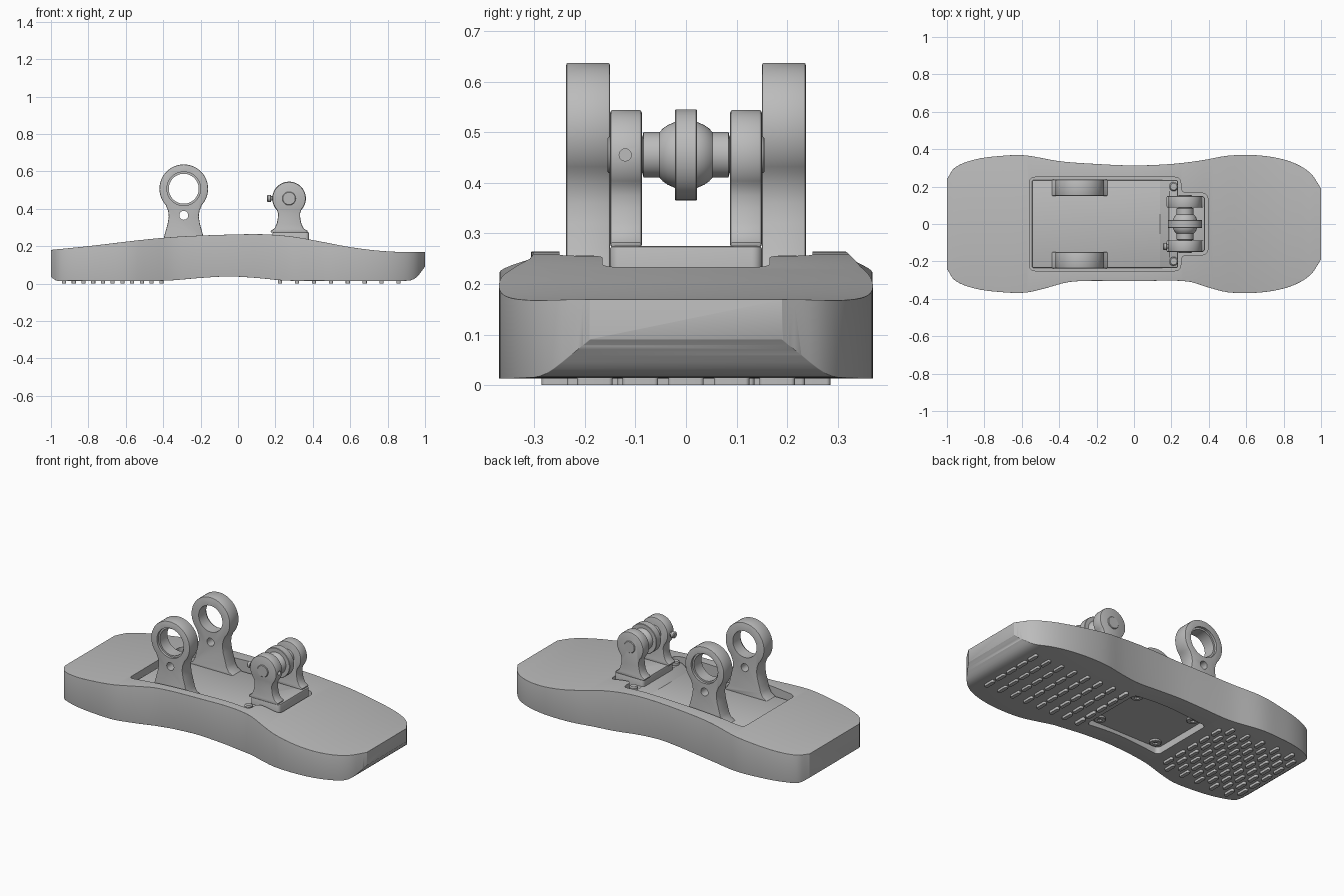
import bpy, bmesh, math
from mathutils import Vector

cube = bpy.data.objects.get("Cube")
if cube:
    bpy.data.objects.remove(cube, do_unlink=True)

grey = bpy.data.materials.new("matte_grey")
grey.use_nodes = True
grey.diffuse_color = (0.5, 0.5, 0.5, 1)
grey.node_tree.nodes["Principled BSDF"].inputs["Base Color"].default_value = (0.5, 0.5, 0.5, 1)


def finish(name, bm):
    bmesh.ops.recalc_face_normals(bm, faces=bm.faces)
    mesh = bpy.data.meshes.new(name)
    bm.to_mesh(mesh)
    bm.free()
    ob = bpy.data.objects.new(name, mesh)
    bpy.context.collection.objects.link(ob)
    mesh.materials.append(grey)
    return ob


def loft(name, rings):
    """Skin a list of closed rings and cap both ends."""
    bm = bmesh.new()
    rows = [[bm.verts.new(p) for p in ring] for ring in rings]
    n = len(rows[0])
    for a, b in zip(rows, rows[1:]):
        for i in range(n):
            j = (i + 1) % n
            bm.faces.new((a[i], a[j], b[j], b[i]))
    bm.faces.new(rows[0])
    bm.faces.new(rows[-1][::-1])
    return finish(name, bm)


def place(a, b, t, axis):
    return {"x": (t, a, b), "y": (a, t, b), "z": (a, b, t)}[axis]


def prism(name, pts, lo, hi, axis="z", corner=0.0):
    """Extrude an outline along an axis, optionally rounding its corners."""
    ob = loft(name, [[place(a, b, t, axis) for a, b in pts] for t in (lo, hi)])
    if corner:
        bm = bmesh.new()
        bm.from_mesh(ob.data)
        k = "xyz".index(axis)
        edges = [e for e in bm.edges if abs(e.verts[0].co[k] - e.verts[1].co[k]) > 1e-4]
        bmesh.ops.bevel(bm, geom=edges, offset=corner, segments=6, profile=0.5, affect="EDGES")
        bm.to_mesh(ob.data)
        bm.free()
    return ob


def lathe(name, profile, centre, axis, sides=40):
    """Turn (position, radius) pairs around an axis."""
    turn = [2 * math.pi * i / sides for i in range(sides)]
    return loft(name, [[place(centre[0] + r * math.cos(q), centre[1] + r * math.sin(q), t, axis)
                        for q in turn] for t, r in profile])


def rect(x0, x1, y):
    return [(x0, -y), (x1, -y), (x1, y), (x0, y)]


def select(ob):
    bpy.ops.object.select_all(action="DESELECT")
    ob.select_set(True)
    bpy.context.view_layer.objects.active = ob


def bevel(ob, width, segments=3, angle=55):
    m = ob.modifiers.new("Bevel", "BEVEL")
    m.width, m.segments, m.limit_method = width, segments, "ANGLE"
    m.angle_limit = math.radians(angle)
    select(ob)
    bpy.ops.object.modifier_apply(modifier=m.name)


def cut(ob, cutter):
    m = ob.modifiers.new("Cut", "BOOLEAN")
    m.operation, m.solver, m.object = "DIFFERENCE", "EXACT", cutter
    cutter.hide_render = True
    select(ob)
    bpy.ops.object.modifier_apply(modifier=m.name)
    bpy.data.objects.remove(cutter, do_unlink=True)


def curve(points):
    """Smooth function through sorted (x, value) points."""
    def slope(i):
        a, b = points[max(i - 1, 0)], points[min(i + 1, len(points) - 1)]
        return (b[1] - a[1]) / (b[0] - a[0])

    def value(x):
        i = 0
        while i < len(points) - 2 and x > points[i + 1][0]:
            i += 1
        (x0, y0), (x1, y1) = points[i], points[i + 1]
        h = x1 - x0
        t = (x - x0) / h
        return ((1 + 2 * t) * (1 - t) ** 2 * y0 + t * (1 - t) ** 2 * h * slope(i)
                + t * t * (3 - 2 * t) * y1 + t * t * (t - 1) * h * slope(i + 1))
    return value


# Foot body: stations along x between plan outline and side profile
heel = [(-1, .24), (-.96, .30), (-.85, .345), (-.7, .365), (-.58, .367)]
toe = [(.5, .365), (.65, .368), (.78, .35), (.88, .315), (.95, .265), (1, .19)]
back_edge = curve(heel + [(-.4, .336), (-.2, .321), (0, .313), (.2, .321), (.36, .34)] + toe)
front_edge = curve(heel + [(-.48, .345), (-.33, .308), (0, .306), (.28, .306), (.4, .34)] + toe)
top_z = curve([(-1, .18), (-.8, .2), (-.5, .235), (-.3, .252), (0, .263), (.15, .263), (.3, .25),
               (.45, .223), (.6, .195), (.75, .176), (.9, .168), (1, .17)])
sole_z = curve([(-1, .035), (-.97, .016), (-.9, .015), (-.4, .015), (-.2, .03), (-.05, .038),
                (.1, .03), (.25, .016), (.4, .015), (.9, .015), (.95, .03), (1, .09)])
stations = [-math.cos(math.pi * i / 72) for i in range(73)]
body = loft("foot_body", [[(x, -front_edge(x), sole_z(x)), (x, back_edge(x), sole_z(x)),
                           (x, back_edge(x), top_z(x)), (x, -front_edge(x), top_z(x))]
                          for x in stations])
bevel(body, .022, 4, 48)
pocket = [(-.56, -.25), (.25, -.25), (.25, -.165), (.395, -.165)]
pocket += [(x, -y) for x, y in reversed(pocket)]
cut(body, prism("pocket_cutter", pocket, .17, .4, corner=.03))
cut(body, prism("sole_recess_cutter", rect(-.335, .165, .2), -.1, .06, corner=.025))

# Tray inside the pocket, with a ramp up to the front mount
tray = prism("ankle_tray", [(-.545, .15), (.235, .15), (.235, .235), (.19, .235),
                            (.14, .2), (-.545, .2)], -.235, .235, "y")
bevel(tray, .008, 2)
mount = prism("front_mount", rect(.185, .38, .15), .16, .275, corner=.02)
bevel(mount, .006, 2)


def bracket(name, cx, cz, r, neck, lo, hi):
    """Upright lug: round eye, narrow neck and flared foot."""
    arc = [math.radians(-42 + 264 * i / 40) for i in range(41)]
    eye = [(cx + r * math.cos(q), cz + r * math.sin(q)) for q in arc]
    side = [(cx + w, z) for w, z in neck]
    mirror = [(2 * cx - x, z) for x, z in reversed(side)]
    ob = prism(name, side + eye + mirror, lo, hi, "y")
    bevel(ob, .007, 2, 60)
    return ob


rear_neck = [(.15, .19), (.15, .2), (.122, .215), (.108, .24), (.1, .27), (.086, .32), (.08, .36), (.084, .39)]
front_neck = [(.098, .272), (.098, .282), (.078, .295), (.066, .32), (.06, .35), (.059, .375)]
for s, label in ((-1, "right"), (1, "left")):
    # Tall rear eye brackets with bored holes
    lo, hi = sorted((s * .15, s * .237))
    rear = bracket("rear_bracket_" + label, -.29, .507, .13, rear_neck, lo, hi)
    cut(rear, lathe("bore", [(-.5, .08), (.5, .08)], (-.29, .507), "y", 48))
    cut(rear, lathe("small_bore", [(-.5, .024), (.5, .024)], (-.29, .365), "y", 24))
    outer, depth = sorted((s * .3, s * .222))
    cut(rear, lathe("counterbore", [(outer, .09), (depth, .09)], (-.29, .507), "y", 48))

    # Short front brackets with axle end caps
    lo, hi = sorted((s * .087, s * .15))
    front = bracket("front_bracket_" + label, .273, .455, .089, front_neck, lo, hi)
    if s < 0:
        cut(front, lathe("pin_bore", [(.3, .012), (.5, .012)], (-.12, .455), "x", 20))
    lathe("axle_cap_" + label, [(s * .14, .036), (s * .152, .036), (s * .155, .033)], (.273, .455), "y")
    lathe("tray_screw_" + label, [(.2, .024), (.25, .024), (.256, .018)], (.212, s * .2), "z", 20)

# Axle with bearing ball and centre ring
half = [(.09, .036), (.086, .036), (.084, .045), (.052, .045), (.046, .052), (.036, .059), (.022, .065)]
profile = [(-t, r) for t, r in half] + [(t, r) for t, r in reversed(half)]
lathe("axle_bearing", profile, (.273, .455), "y")
lathe("bearing_ring", [(-.022, .088), (-.02, .09), (.02, .09), (.022, .088)], (.273, .455), "y", 48)
lathe("locking_pin", [(.155, .014), (.16, .019), (.175, .019), (.176, .012), (.23, .012)], (-.12, .455), "x", 20)

# Screws in the sole recess
for x in (-.28, .11):
    for y in (-.155, .155):
        screw = lathe("sole_screw", [(.048, .03), (.05, .032), (.065, .032)], (x, y), "z", 24)
        cut(screw, lathe("socket", [(0, .014), (.058, .014)], (x, y), "z", 6))

# Tread bars under heel and toe, staggered row by row
rows = [(-.93 + .052 * i, i, .07, .1) for i in range(11)] + [(.225 + .0905 * i, i, .07, .09) for i in range(8)]
for x, i, length, pitch in rows:
    limit = min(min(back_edge(x), front_edge(x)) - .035, .305)
    for k in range(-4, 5):
        y = pitch * (k + (.5 if i % 2 and x < 0 else 0))
        if abs(y) + length / 2 <= limit:
            tread = prism("tread_bar", [(x - .011, y - length / 2), (x + .011, y - length / 2),
                                        (x + .011, y + length / 2), (x - .011, y + length / 2)],
                          0, .022, corner=.008)

# Smooth rounded surfaces, keep edges crisp
for ob in list(bpy.context.scene.objects):
    if ob.type == "MESH":
        ob.select_set(True)
        bpy.context.view_layer.objects.active = ob
bpy.ops.object.shade_smooth_by_angle(angle=math.radians(32))
